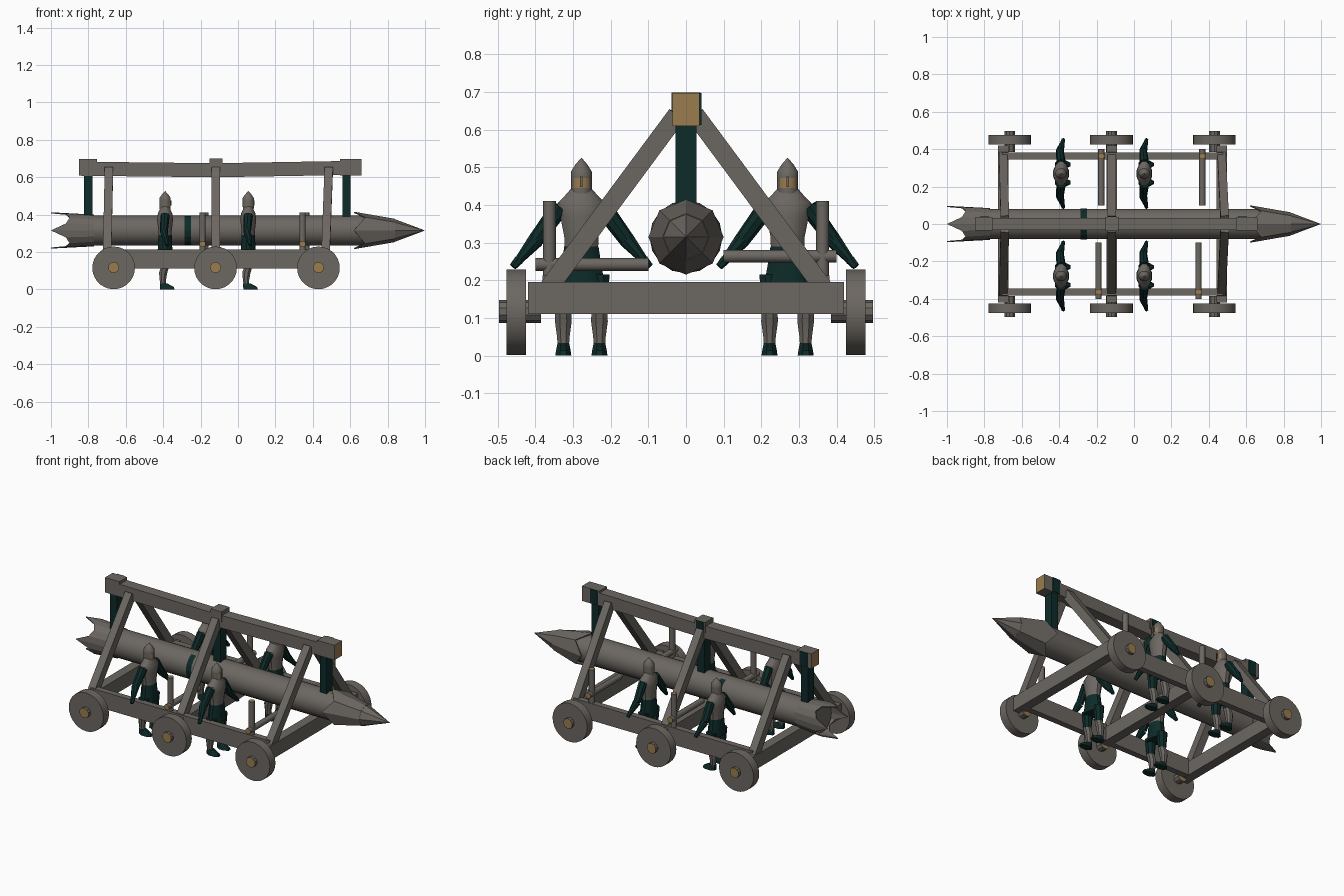
import bpy, bmesh
from math import cos, sin, tau
from mathutils import Vector, Matrix

if "Cube" in bpy.data.objects:
    bpy.data.objects.remove(bpy.data.objects["Cube"], do_unlink=True)


def material(name, rgb):
    m = bpy.data.materials.new(name)
    m.use_nodes = True
    m.diffuse_color = (*rgb, 1)
    node = next(n for n in m.node_tree.nodes if n.type == 'BSDF_PRINCIPLED')
    node.inputs["Base Color"].default_value = (*rgb, 1)
    return m


GREY = material("weathered_grey", (0.15, 0.135, 0.12))
GREEN = material("dark_green", (0.004, 0.024, 0.022))
TAN = material("cut_wood_tan", (0.32, 0.20, 0.075))
smooth = []


def finish(name, bm, mats=(GREY,), rounded=False, rule=None):
    bmesh.ops.recalc_face_normals(bm, faces=bm.faces)
    bm.normal_update()
    if rule:
        for f in bm.faces:
            f.material_index = 1 if rule(f) else 0
    me = bpy.data.meshes.new(name)
    bm.to_mesh(me)
    bm.free()
    for m in mats:
        me.materials.append(m)
    ob = bpy.data.objects.new(name, me)
    bpy.context.scene.collection.objects.link(ob)
    if rounded:
        smooth.append(ob)
    return ob


def box(name, centre, size, mat=GREY):
    bm = bmesh.new()
    bmesh.ops.create_cube(bm, size=1, matrix=Matrix.Translation(centre) @ Matrix.Diagonal((*size, 1)))
    return finish(name, bm, (mat,))


def beam(name, p, q, wide, tall, up, mats=(GREY,), rule=None):
    """Square timber from p to q; tall is measured along up."""
    p, q = Vector(p), Vector(q)
    d = (q - p).normalized()
    side = Vector(up).cross(d).normalized()
    top = d.cross(side)
    rot = Matrix((d, side, top)).transposed().to_4x4()
    bm = bmesh.new()
    bmesh.ops.create_cube(bm, size=1, matrix=Matrix.Translation((p + q) / 2) @ rot
                          @ Matrix.Diagonal(((q - p).length, wide, tall, 1)))
    return finish(name, bm, mats, rule=rule)


def rod(name, p, q, r1, r2=None, n=12, mat=GREY, ends=None):
    """Round bar from p to q, with optional colour on its cut ends."""
    p, q = Vector(p), Vector(q)
    d = q - p
    rot = d.to_track_quat('Z', 'Y').to_matrix().to_4x4()
    bm = bmesh.new()
    bmesh.ops.create_cone(bm, cap_ends=True, segments=n, radius1=r1, radius2=r1 if r2 is None else r2,
                          depth=d.length, matrix=Matrix.Translation((p + q) / 2) @ rot)
    axis = d.normalized()
    rule = (lambda f: abs(f.normal.dot(axis)) > 0.9) if ends else None
    return finish(name, bm, (mat, ends or mat), True, rule)


def loft(name, at, rings, n=10, mats=(GREY,), rule=None, rounded=True):
    """Upright body from rings of (x offset, z, x radius, y radius)."""
    bm = bmesh.new()
    loops = [[bm.verts.new((at[0] + ox + rx * cos(tau * (i + .5) / n),
                            at[1] + ry * sin(tau * (i + .5) / n), z))
              for i in range(n)] for ox, z, rx, ry in rings]
    for a, b in zip(loops, loops[1:]):
        for i in range(n):
            j = (i + 1) % n
            bm.faces.new((a[i], a[j], b[j], b[i]))
    bm.faces.new(loops[0])
    bm.faces.new(loops[-1])
    return finish(name, bm, mats, rounded, rule)


RAM_Z = 0.315


def crown(name, x0, r0, tips, r1, n):
    """Metal sleeve around the ram with a pointed free edge."""
    bm = bmesh.new()
    def ring(r, xs):
        return [bm.verts.new((xs[i % len(xs)], r * cos(tau * i / n), RAM_Z + r * sin(tau * i / n)))
                for i in range(n)]
    a, b = ring(r0, [x0]), ring(r1, tips)
    for i in range(n):
        j = (i + 1) % n
        bm.faces.new((a[i], a[j], b[j], b[i]))
    ob = finish(name, bm)
    mod = ob.modifiers.new("thickness", 'SOLIDIFY')
    mod.thickness = 0.006
    return ob


# Wheels, hubs, cross beams and triangular frames
X, Y, Z = Vector((1, 0, 0)), Vector((0, 1, 0)), Vector((0, 0, 1))
stations = [(-0.665, -0.70, -0.69), (-0.12, -0.12, -0.12), (0.43, 0.468, 0.485)]
for wheel_x, frame_x, top_x in stations:
    box("cross_beam", (frame_x, 0, 0.153), (0.056, 0.84, 0.085))
    for s in (-1, 1):
        rod("wheel", (wheel_x, s * 0.425, 0.115), (wheel_x, s * 0.477, 0.115), 0.114, n=28)
        rod("wheel_hub", (wheel_x, s * 0.385, 0.117), (wheel_x, s * 0.497, 0.117), 0.03, n=10, ends=TAN)
        beam("frame_leg", (frame_x, s * 0.365, 0.18), (top_x, s * 0.024, 0.64), 0.05, 0.045, X)

# Side rails with push bars and posts
for s in (-1, 1):
    box("side_rail", (-0.115, s * 0.363, 0.162), (1.18, 0.036, 0.1))
    for x in ((-0.19, 0.345) if s < 0 else (-0.175, 0.365)):
        h = 0.242 if s < 0 else 0.264
        rod("push_bar", (x, s * 0.10, h), (x, s * 0.40, h), 0.017, ends=TAN)
        rod("bar_post", (x, s * 0.363, 0.2), (x, s * 0.363, 0.41), 0.017, ends=TAN)

# Sagging ridge beam, its end blocks and middle cap
for a, b in [((-0.84, 0, 0.645), (-0.12, 0, 0.637)), ((-0.12, 0, 0.637), (0.645, 0, 0.65))]:
    beam("ridge_beam", a, b, 0.066, 0.075, Z)
for a, b in [(-0.85, -0.755), (0.545, 0.66)]:
    beam("ridge_end_block", (a, 0, 0.654), (b, 0, 0.654), 0.072, 0.088, Z, (GREY, TAN),
         lambda f: f.normal.x * f.calc_center_median().x > 0.3)
box("ridge_middle_cap", (-0.118, 0, 0.668), (0.07, 0.076, 0.062))

# Hanging straps
for x in (-0.80, -0.118, 0.58):
    beam("hanging_strap", (x, 0, 0.37), (x, 0, 0.615), 0.045, 0.055, Y, (GREEN,))
    box("strap_wrap", (x, 0.037, 0.655), (0.048, 0.008, 0.086), GREEN)

# Ram trunk, head and tail
rod("ram_trunk", (-0.9, 0, RAM_Z), (0.68, 0, RAM_Z), 0.081, n=16)
crown("ram_head_collar", 0.84, 0.062, [0.62, 0.68], 0.1, 8)
rod("ram_head_point", (0.835, 0, RAM_Z), (1, 0, RAM_Z), 0.062, 0, n=8)
crown("ram_tail_sleeve", -0.77, 0.085, [-1, -0.92, -0.9, -0.92], 0.097, 16)

# Dark band on both flanks of the trunk
bm = bmesh.new()
for s in (-1, 1):
    arc = [tau * k / 16 for k in range(-3, 4)]
    pts = [[bm.verts.new((x, s * 0.083 * cos(a), RAM_Z + 0.083 * sin(a))) for a in arc]
           for x in (-0.285, -0.252)]
    for k in range(len(arc) - 1):
        bm.faces.new((pts[0][k], pts[0][k + 1], pts[1][k + 1], pts[1][k]))
finish("trunk_band", bm, (GREEN,))

# Soldiers facing the ram head
TORSO = [(0, 0.28, 0.036, 0.046), (0, 0.315, 0.037, 0.047), (0, 0.37, 0.044, 0.058),
         (0, 0.405, 0.04, 0.066), (0, 0.425, 0.03, 0.045), (0, 0.445, 0.024, 0.027)]
SKIRT = [(0, 0.19, 0.042, 0.064), (0, 0.24, 0.039, 0.055), (0, 0.29, 0.037, 0.047)]
HELMET = [(0, 0.43, 0.03, 0.029), (0, 0.445, 0.031, 0.029), (0, 0.472, 0.031, 0.029),
          (0, 0.488, 0.031, 0.029), (0, 0.507, 0.018, 0.017), (0, 0.525, 0.001, 0.001)]
LEG = [(-0.01, 0.02, 0.016, 0.016), (-0.012, 0.05, 0.018, 0.018), (-0.01, 0.09, 0.024, 0.024),
       (0, 0.12, 0.023, 0.023), (0, 0.215, 0.032, 0.029)]
BOOT = [(0.012, 0, 0.042, 0.023), (0.01, 0.013, 0.04, 0.021), (-0.008, 0.032, 0.021, 0.017)]


def is_face(f):
    c = f.calc_center_median()
    return f.normal.x > 0.5 and 0.445 < c.z < 0.472


for x in (-0.39, 0.055):
    for y in (-0.278, 0.27):
        at = (x, y)
        loft("soldier_torso", at, TORSO, 12)
        loft("soldier_skirt", at, SKIRT, 12, (GREEN,))
        loft("soldier_helmet", at, HELMET, 12, (GREY, TAN), is_face)
        box("nose_guard", (x + 0.031, y, 0.462), (0.006, 0.007, 0.028))
        for s in (-1, 1):
            foot = (x, y + s * 0.048)
            loft("soldier_leg", foot, LEG, 8, (GREY, GREEN),
                 lambda f: f.calc_center_median().z > 0.12)
            loft("soldier_boot", foot, BOOT, 8, (GREEN,))
            shoulder = (x, y + s * 0.056, 0.395)
            elbow = (x - 0.006, y + s * 0.12, 0.308)
            wrist = (x + 0.008, y + s * 0.165, 0.255)
            hand = (x + 0.012, y + s * 0.182, 0.236)
            rod("upper_arm", shoulder, elbow, 0.025, 0.021, 8, GREEN)
            rod("forearm", elbow, wrist, 0.022, 0.012, 8, GREEN)
            rod("hand", wrist, hand, 0.013, 0.01, 6, GREEN)

# Soft shading on the round parts
bpy.ops.object.select_all(action='DESELECT')
for ob in smooth:
    ob.select_set(True)
bpy.context.view_layer.objects.active = smooth[0]
bpy.ops.object.shade_smooth_by_angle(angle=0.6)
